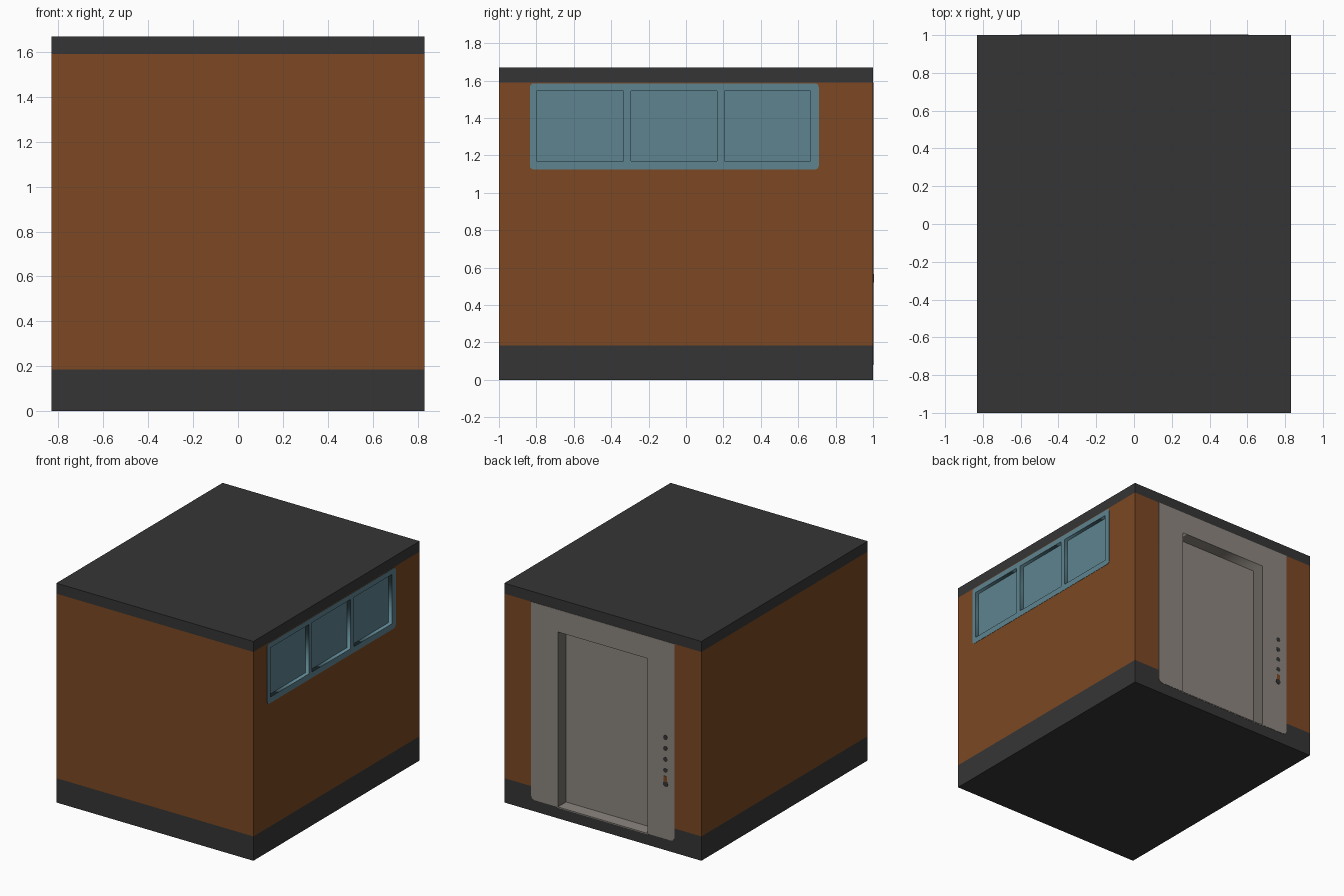
import bpy, bmesh, math
from mathutils import Matrix

if "Cube" in bpy.data.objects:
    bpy.data.objects.remove(bpy.data.objects["Cube"])

HX, HY, TOP = 0.83, 1.0, 1.67        # half width, half length, height
BASE_Z, ROOF_Z = 0.185, 1.59         # limits of the dark bands
PROUD = 0.002                        # how far the plates stand off the wall


def material(name, rgb):
    m = bpy.data.materials.new(name)
    m.diffuse_color = (*rgb, 1)
    m.use_nodes = True
    m.node_tree.nodes["Principled BSDF"].inputs["Base Color"].default_value = m.diffuse_color
    return m


brown = material("brown_cladding", (0.2, 0.064, 0.017))
dark = material("dark_grey", (0.036, 0.036, 0.036))
teal = material("teal_glass", (0.11, 0.228, 0.275))
grey = material("warm_grey", (0.265, 0.24, 0.213))

# Wall frames: local x runs along the wall, local y is up, local z points out
RIGHT = Matrix(((0, 0, 1, HX), (1, 0, 0, 0), (0, 1, 0, 0), (0, 0, 0, 1)))
BACK = Matrix(((-1, 0, 0, 0), (0, 0, 1, HY), (0, 1, 0, 0), (0, 0, 0, 1)))


def add_object(name, bm, mats):
    me = bpy.data.meshes.new(name)
    bm.to_mesh(me)
    bm.free()
    for m in mats:
        me.materials.append(m)
    ob = bpy.data.objects.new(name, me)
    bpy.context.collection.objects.link(ob)
    return ob


def box(name, lo, hi, mat, frame=Matrix()):
    bm = bmesh.new()
    bmesh.ops.create_cube(bm, size=1)
    for v in bm.verts:
        v.co = [(a + b) / 2 + c * (b - a) for a, b, c in zip(lo, hi, v.co)]
    bm.transform(frame)
    return add_object(name, bm, [mat])


def rounded(u0, u1, v0, v1, r_low=0.0, r_high=0.0, steps=4):
    """Rectangle outline with rounded lower and upper corners."""
    pts = []
    corners = ((u0, v0, 1, 1, r_low, 180), (u1, v0, -1, 1, r_low, 270),
               (u1, v1, -1, -1, r_high, 0), (u0, v1, 1, -1, r_high, 90))
    for u, v, su, sv, r, start in corners:
        for i in range(steps + 1 if r else 1):
            a = math.radians(start + 90 * i / steps)
            pts.append((u + su * r + r * math.cos(a) * bool(r),
                        v + sv * r + r * math.sin(a) * bool(r)))
    return pts


def frame_plate(name, outlines, depth, mat, frame):
    """Extruded plate: the first outline is the edge, the others are holes."""
    cu = bpy.data.curves.new(name, 'CURVE')
    cu.dimensions, cu.fill_mode, cu.extrude = '2D', 'BOTH', (depth + PROUD) / 2
    for pts in outlines:
        sp = cu.splines.new('POLY')
        sp.points.add(len(pts) - 1)
        for p, (u, v) in zip(sp.points, pts):
            p.co = (u, v, 0, 1)
        sp.use_cyclic_u = True
    cu.materials.append(mat)
    ob = bpy.data.objects.new(name, cu)
    bpy.context.collection.objects.link(ob)
    ob.matrix_world = frame @ Matrix.Translation((0, 0, (PROUD - depth) / 2))
    bpy.ops.object.select_all(action='DESELECT')
    ob.select_set(True)
    bpy.context.view_layer.objects.active = ob
    bpy.ops.object.convert(target='MESH')


# Cabin shell, split at the bands and coloured by height
bm = bmesh.new()
bmesh.ops.create_cube(bm, size=1)
for v in bm.verts:
    v.co = (v.co.x * 2 * HX, v.co.y * 2 * HY, (v.co.z + 0.5) * TOP)
for z in (BASE_Z, ROOF_Z):
    bmesh.ops.bisect_plane(bm, geom=bm.verts[:] + bm.edges[:] + bm.faces[:],
                           plane_co=(0, 0, z), plane_no=(0, 0, 1))
for f in bm.faces:
    f.material_index = 0 if BASE_Z < f.calc_center_median().z < ROOF_Z else 1
shell = add_object("cabin_shell", bm, [brown, dark])


def cut_pocket(name, u0, u1, v0, v1, depth, frame):
    """Pocket in the shell, hidden behind the reveals of a plate."""
    g = 0.006
    cutter = box(name, (u0 - g, v0 - g, -depth - g), (u1 + g, v1 + g, 0.1), dark, frame)
    cutter.hide_render = True
    cutter.hide_set(True)
    mod = shell.modifiers.new(name, 'BOOLEAN')
    mod.operation, mod.solver, mod.object = 'DIFFERENCE', 'EXACT', cutter


# Window band with three recessed panes on the right wall
W_DEPTH = 0.028
panes = [(u0, u1, 1.17, 1.545) for u0, u1 in ((-0.80, -0.335), (-0.295, 0.165), (0.205, 0.665))]
frame_plate("window_frame", [rounded(-0.835, 0.71, 1.125, 1.585, 0.02, 0.02)]
            + [rounded(*p) for p in panes], W_DEPTH, teal, RIGHT)
for i, (u0, u1, v0, v1) in enumerate(panes, 1):
    cut_pocket(f"pane_cutter_{i}", u0, u1, v0, v1, W_DEPTH, RIGHT)
    box(f"window_pane_{i}", (u0 - 0.004, v0 - 0.004, -W_DEPTH - 0.004),
        (u1 + 0.004, v1 + 0.004, -W_DEPTH), teal, RIGHT)

# Doorway surround and recessed door on the back wall
D_DEPTH = 0.096
door = (-0.377, 0.377, 0.088, 1.42)
opening = (-0.377, 0.377, 0.086, 1.42)
frame_plate("door_surround", [[(-0.377, 0.086), (-0.377, 1.42), (0.377, 1.42), (0.377, 0.086)]
            + rounded(0.377, 0.605, 0.086, ROOF_Z, 0, 0)[:1]
            + [(0.575, 0.086), (0.596, 0.095), (0.605, 0.116), (0.605, ROOF_Z), (-0.605, ROOF_Z),
               (-0.605, 0.116), (-0.596, 0.095), (-0.575, 0.086)]], D_DEPTH, grey, BACK)
cut_pocket("door_cutter", *opening, D_DEPTH, BACK)
box("door_leaf", (-0.381, 0.08, -D_DEPTH - 0.004), (0.381, 1.424, -D_DEPTH), grey, BACK)
box("door_sill", (-0.381, 0.08, -D_DEPTH), (0.381, 0.088, PROUD), grey, BACK)


# Call buttons and key slot beside the door
def disc(name, u, v, r):
    bm = bmesh.new()
    bmesh.ops.create_cone(bm, cap_ends=True, segments=16, radius1=r, radius2=r, depth=0.002)
    bm.transform(BACK @ Matrix.Translation((u, v, PROUD + 0.0005)))
    add_object(name, bm, [dark])


for i in range(4):
    disc(f"call_button_{i + 1}", 0.528, 0.858 - 0.083 * i, 0.018)
disc("key_lock", 0.528, 0.505, 0.021)
box("key_slot", (0.514, 0.52, PROUD), (0.542, 0.565, PROUD + 0.002), brown, BACK)
